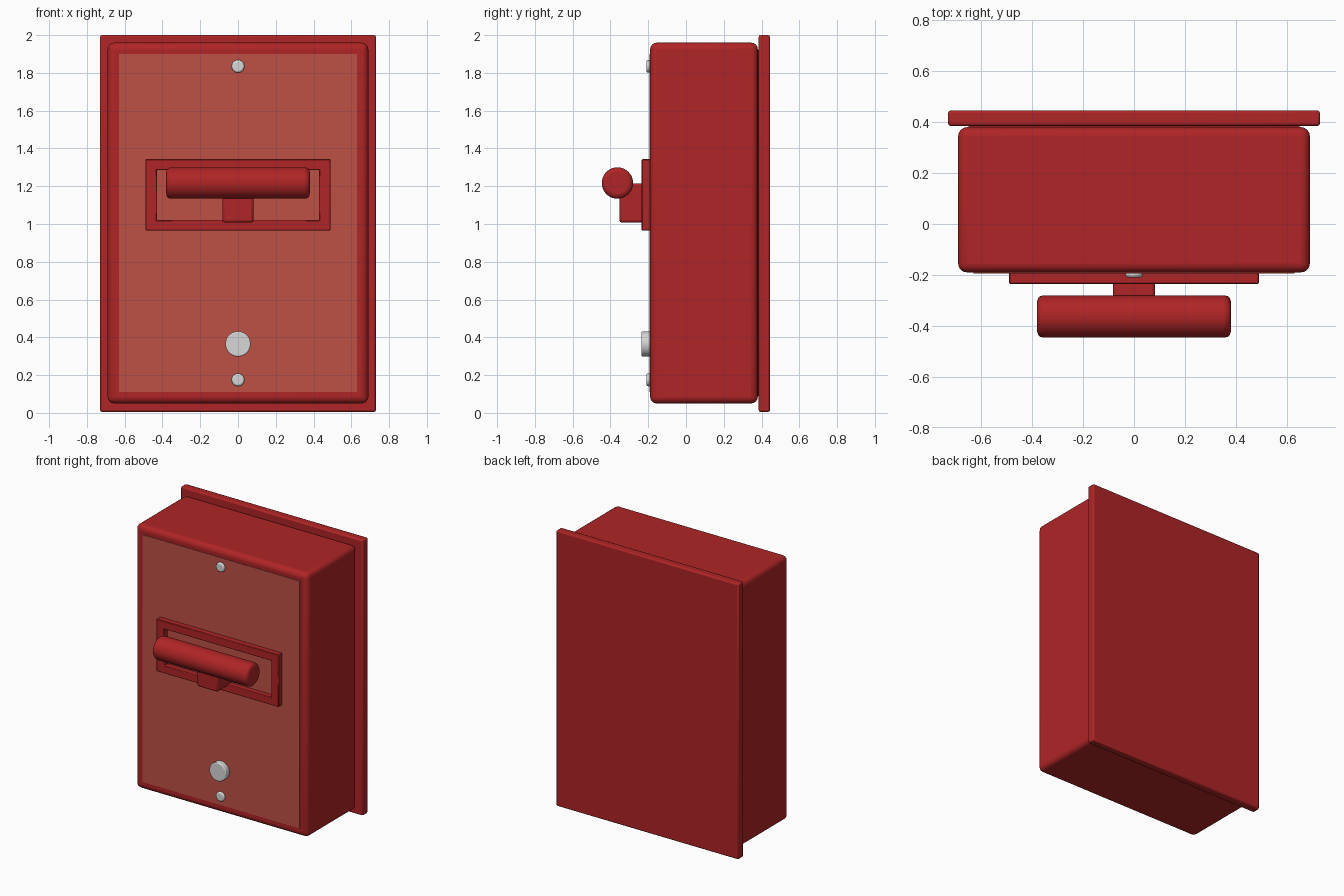
import bpy, bmesh, math
from mathutils import Matrix

if "Cube" in bpy.data.objects:
    bpy.data.objects.remove(bpy.data.objects["Cube"])


def material(name, rgb):
    m = bpy.data.materials.new(name)
    m.diffuse_color = (*rgb, 1)
    m.use_nodes = True
    m.node_tree.nodes["Principled BSDF"].inputs["Base Color"].default_value = m.diffuse_color
    return m


RED = material("red paint", (0.43, 0.018, 0.019))
PALE = material("pale red panel", (0.51, 0.08, 0.06))
SILVER = material("silver metal", (0.68, 0.68, 0.68))


def finish(bm, name, mat, bevel=0, segments=2):
    me = bpy.data.meshes.new(name)
    bmesh.ops.recalc_face_normals(bm, faces=bm.faces)
    bm.to_mesh(me)
    bm.free()
    me.materials.append(mat)
    ob = bpy.data.objects.new(name, me)
    bpy.context.collection.objects.link(ob)
    if bevel:
        mod = ob.modifiers.new("Bevel", 'BEVEL')
        mod.width, mod.segments = bevel, segments
        mod.limit_method, mod.angle_limit = 'ANGLE', math.radians(40)
    bpy.ops.object.select_all(action='DESELECT')
    ob.select_set(True)
    bpy.context.view_layer.objects.active = ob
    bpy.ops.object.shade_smooth_by_angle(angle=math.radians(35))
    return ob


def box(name, mat, x, y, z, bevel=0, segments=2):
    """Box spanning the given (min, max) ranges."""
    bm = bmesh.new()
    bmesh.ops.create_cube(bm, size=1)
    for v in bm.verts:
        v.co = [(a + b) / 2 + c * (b - a) for (a, b), c in zip((x, y, z), v.co)]
    return finish(bm, name, mat, bevel, segments)


def cylinder(name, mat, centre, radius, depth, axis, bevel, segments=3):
    bm = bmesh.new()
    turn = Matrix.Rotation(math.pi / 2, 4, 'Y' if axis == 'X' else 'X')
    bmesh.ops.create_cone(bm, cap_ends=True, segments=40, radius1=radius,
                          radius2=radius, depth=depth,
                          matrix=Matrix.Translation(centre) @ turn)
    return finish(bm, name, mat, bevel, segments)


# Housing
box("back_plate", RED, (-0.73, 0.73), (0.385, 0.445), (0.005, 2.0), 0.01)
box("mounting_neck", RED, (-0.65, 0.65), (0.36, 0.39), (0.09, 1.92))
box("housing", RED, (-0.69, 0.69), (-0.19, 0.38), (0.05, 1.96), 0.035, 4)
box("front_panel", PALE, (-0.63, 0.63), (-0.194, -0.185), (0.11, 1.90))

# Raised rectangular frame round the handle
bm = bmesh.new()
rings = []
for y in (-0.235, -0.188):
    for hx, z0, z1 in ((0.49, 0.965, 1.343), (0.43, 1.02, 1.285)):
        rings.append([bm.verts.new((sx * hx, y, z)) for sx, z in
                      ((-1, z0), (1, z0), (1, z1), (-1, z1))])
for a, b in ((0, 1), (2, 3), (0, 2), (1, 3)):
    for i in range(4):
        j = (i + 1) % 4
        bm.faces.new((rings[a][i], rings[a][j], rings[b][j], rings[b][i]))
finish(bm, "handle_frame", RED, 0.004, 1)

# Pull handle
box("handle_stem", RED, (-0.082, 0.082), (-0.352, -0.188), (1.008, 1.215), 0.012)
cylinder("handle_grip", RED, (0, -0.363, 1.217), 0.083, 0.76, 'X', 0.024)

# Lock and screws
cylinder("lock", SILVER, (0, -0.211, 0.365), 0.067, 0.048, 'Y', 0.006)
for name, z in (("top_screw", 1.835), ("bottom_screw", 0.175)):
    cylinder(name, SILVER, (0, -0.198, z), 0.034, 0.024, 'Y', 0.01)
